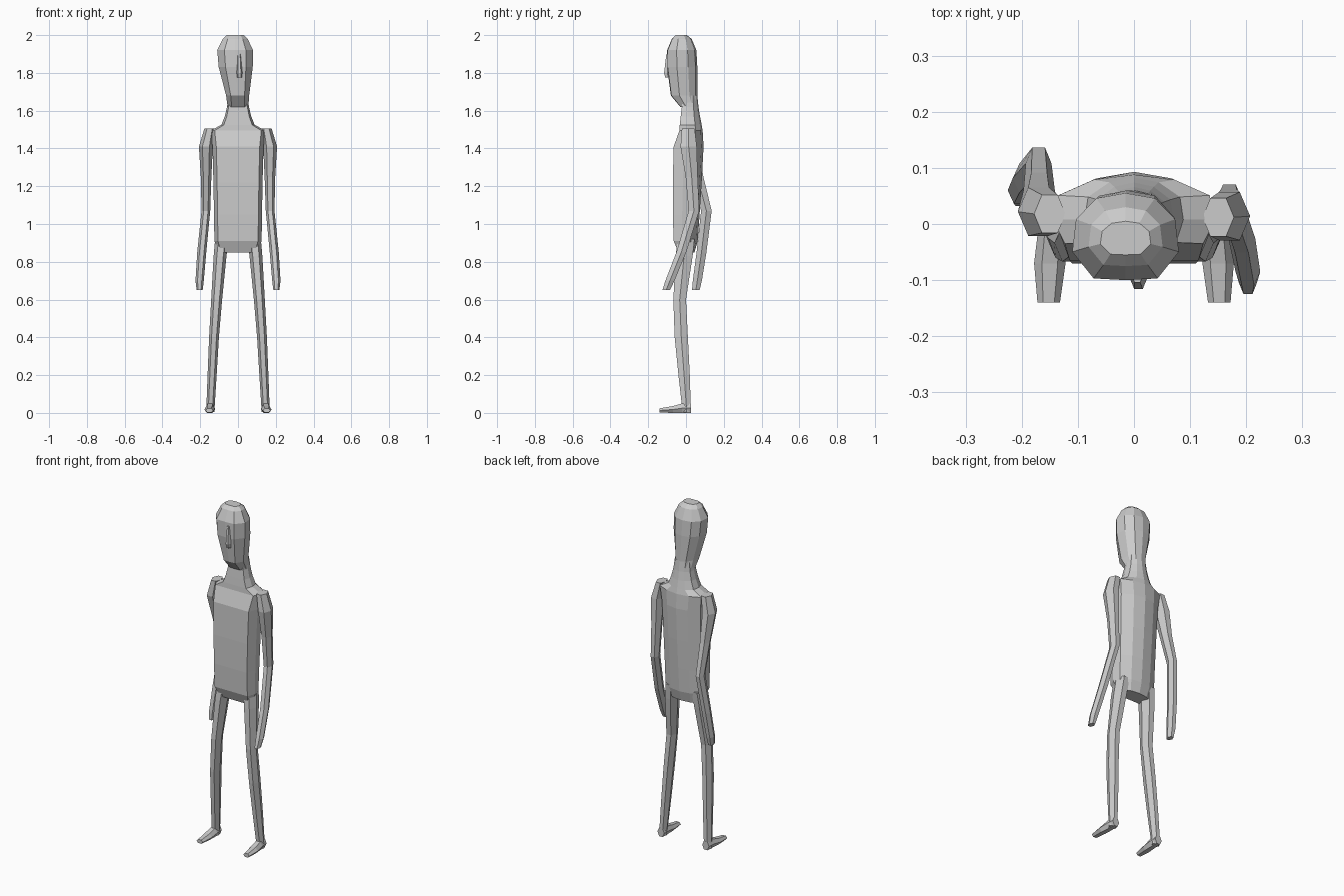
import bpy, bmesh, math

HEX = [(math.cos(math.radians(a)) , math.sin(math.radians(a)) / 0.866) for a in range(0, 360, 60)]
TRUNK = [(-.85, -1), (0, -1), (.85, -1), (1, -.3), (.93, .4), (.5, .85), (0, 1),
         (-.5, .85), (-.93, .4), (-1, -.3)]
SKULL = [(-.6, -.96), (0, -1), (.6, -.96), (1, -.35), (.93, .4), (.55, .88), (0, 1),
         (-.55, .88), (-.93, .4), (-1, -.35)]


def loft(name, profile, rings, axis="z"):
    """Skin flat-faced rings given as (x, y, z, half width, half depth)."""
    bm = bmesh.new()
    loops = []
    for x, y, z, w, d in rings:
        loops.append([bm.verts.new((x + u * w, y + v * d, z) if axis == "z"
                                   else (x + u * w, y, z + v * d)) for u, v in profile])
    n = len(profile)
    for a, b in zip(loops, loops[1:]):
        for i in range(n):
            j = (i + 1) % n
            bm.faces.new((a[i], a[j], b[j], b[i]))
    bm.faces.new(loops[0][::-1])
    bm.faces.new(loops[-1])
    bmesh.ops.recalc_face_normals(bm, faces=bm.faces)
    mesh = bpy.data.meshes.new(name)
    bm.to_mesh(mesh)
    bm.free()
    obj = bpy.data.objects.new(name, mesh)
    bpy.context.collection.objects.link(obj)
    return obj


def span(x, z, w, front, back):
    """Ring from its front and back y limits."""
    return (x, (front + back) / 2, z, w, (back - front) / 2)


# Torso, shoulders slope and neck
loft("torso", TRUNK, [span(0, *r) for r in [
    (.85, .105, -.04, .045), (.91, .125, -.065, .062), (1.05, .127, -.07, .072),
    (1.22, .13, -.07, .083), (1.41, .135, -.065, .093), (1.495, .145, -.035, .088),
    (1.525, .088, -.033, .083), (1.57, .07, -.028, .074), (1.62, .058, -.022, .066),
    (1.68, .05, -.02, .06)]])

# Head, slightly off centre
loft("head", SKULL, [span(*r) for r in [
    (0, 1.62, .055, -.03, .062), (-.002, 1.68, .061, -.08, .06),
    (-.012, 1.83, .09, -.1, .06), (-.015, 1.92, .095, -.1, .055),
    (-.015, 1.98, .066, -.075, .03), (-.015, 2.0, .045, -.055, .005)]])

# Nose
loft("nose", HEX, [span(*r) for r in [
    (.008, 1.775, .013, -.11, -.08), (.008, 1.8, .015, -.116, -.08),
    (.006, 1.9, .01, -.104, -.08)]])

# Arms: widths and heights shared, each swings differently front to back
ARM = [(.15, 1.505, .028, .034), (.17, 1.41, .037, .043), (.169, 1.25, .028, .032),
       (.17, 1.07, .023, .028), (.192, .85, .024, .026), (.203, .7, .022, .024),
       (.203, .65, .016, .02)]
SWING = {"right": (1, [.012, .014, .03, .042, -.025, -.085, -.105]),
         "left": (-1, [.018, .022, .06, .108, .082, .06, .052])}
for side, (s, ys) in SWING.items():
    loft(side + "_arm", HEX, [(s * x, y, z, w, d) for (x, z, w, d), y in zip(ARM, ys)])

# Legs and feet
for side, s in (("right", 1), ("left", -1)):
    loft(side + "_leg", HEX, [span(s * x, z, w, f, b) for x, z, w, f, b in [
        (.085, .92, .036, -.045, .045), (.095, .83, .034, -.055, .035),
        (.113, .6, .029, -.067, 0), (.127, .4, .026, -.06, .01),
        (.137, .2, .024, -.04, .02), (.145, .04, .022, -.022, .025),
        (.147, .004, .022, -.022, .025)]])
    loft(side + "_foot", HEX, [(s * x, y, z, w, d) for x, y, z, w, d in [
        (.146, .026, .025, .022, .025), (.147, -.02, .025, .025, .025),
        (.15, -.07, .018, .028, .018), (.152, -.14, .013, .02, .011)]], axis="y")
